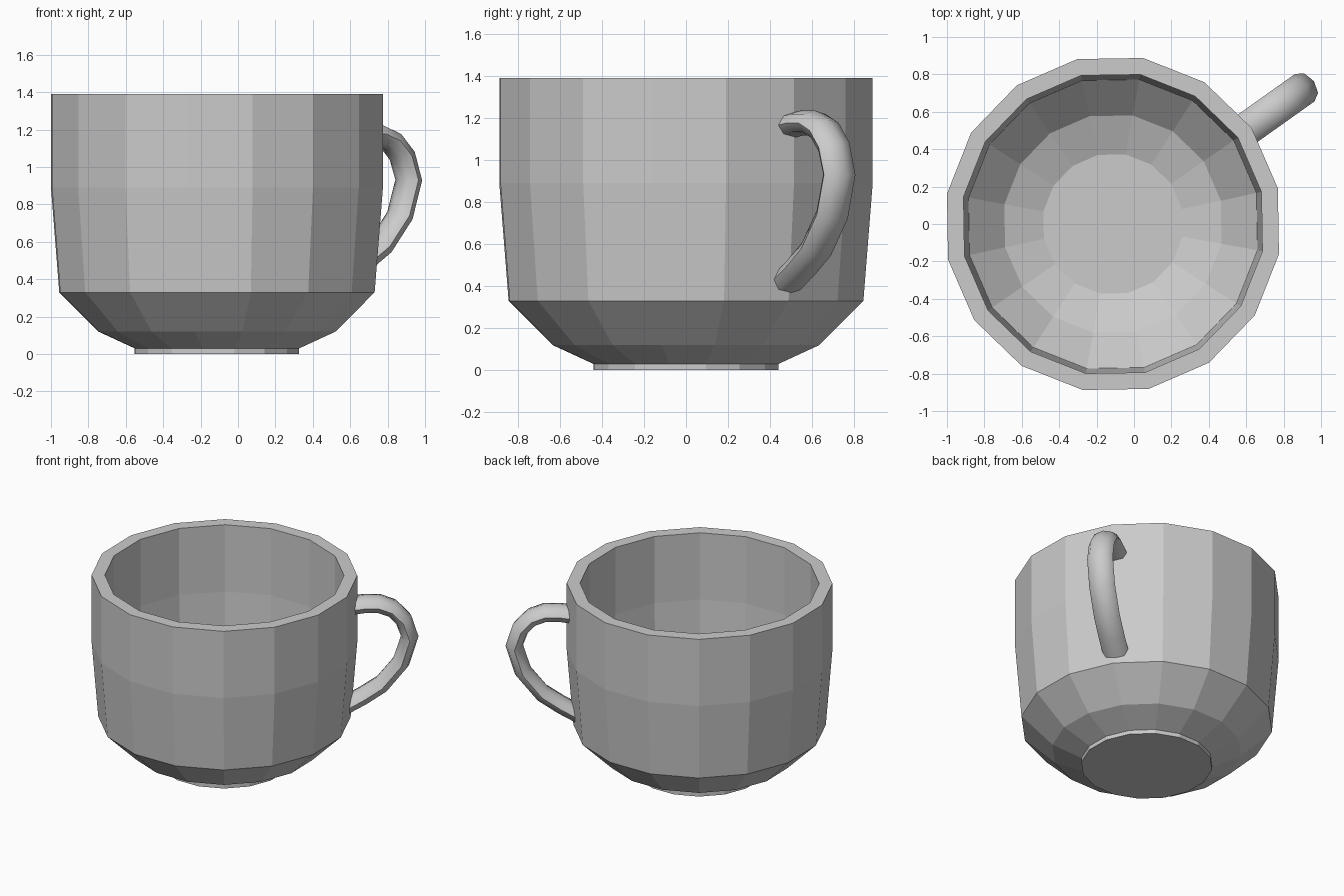
import bpy, bmesh
from math import sin, cos, radians, pi
from mathutils import Vector

if "Cube" in bpy.data.objects:
    bpy.data.objects.remove(bpy.data.objects["Cube"])

CX = -0.1125  # axis of the cup body


def finish(name, bm, smooth):
    bmesh.ops.recalc_face_normals(bm, faces=bm.faces)
    mesh = bpy.data.meshes.new(name)
    bm.to_mesh(mesh)
    bm.free()
    for p in mesh.polygons:
        p.use_smooth = smooth
    obj = bpy.data.objects.new(name, mesh)
    bpy.context.collection.objects.link(obj)
    return obj


def skin(rings):
    # join successive rings of points and cap both ends
    bm = bmesh.new()
    rows = [[bm.verts.new(p) for p in ring] for ring in rings]
    n = len(rows[0])
    for a, b in zip(rows, rows[1:]):
        for i in range(n):
            j = (i + 1) % n
            bm.faces.new((a[i], a[j], b[j], b[i]))
    bm.faces.new(rows[0])
    bm.faces.new(rows[-1])
    return bm


# Cup body: 16-sided profile, outside from foot to rim, then down inside
profile = [(0.447, 0.0), (0.447, 0.03), (0.645, 0.12), (0.857, 0.33),
           (0.902, 0.89), (0.902, 1.39), (0.812, 1.39), (0.812, 0.89),
           (0.785, 0.38), (0.59, 0.19), (0.378, 0.11)]
SIDES = 16
rings = []
for r, z in profile:
    rings.append([(CX + r * cos(radians(12.2) + 2 * pi * i / SIDES),
                   r * sin(radians(12.2) + 2 * pi * i / SIDES), z)
                  for i in range(SIDES)])
finish("cup_body", skin(rings), False)

# Handle: flattened oval section swept along a loop of (radius, height) points
path = [(0.85, 1.16), (0.95, 1.175), (1.05, 1.175), (1.14, 1.14), (1.215, 1.06),
        (1.258, 0.93), (1.20, 0.74), (1.07, 0.575), (0.94, 0.485), (0.82, 0.415)]
path = [Vector(p) for p in path]
ang = radians(35.4)
out = Vector((cos(ang), sin(ang), 0))
side = Vector((-sin(ang), cos(ang), 0))
up = Vector((0, 0, 1))
rings = []
for i, p in enumerate(path):
    t = (path[min(i + 1, len(path) - 1)] - path[max(i - 1, 0)]).normalized()
    normal = out * -t.y + up * t.x
    centre = Vector((CX, 0, 0)) + out * p.x + up * p.y
    rings.append([centre + normal * 0.06 * cos(2 * pi * k / 8)
                  + side * 0.09 * sin(2 * pi * k / 8) for k in range(8)])
handle = finish("handle", skin(rings), True)
bpy.context.view_layer.objects.active = handle
handle.select_set(True)
bpy.ops.object.shade_smooth_by_angle(angle=radians(60))
